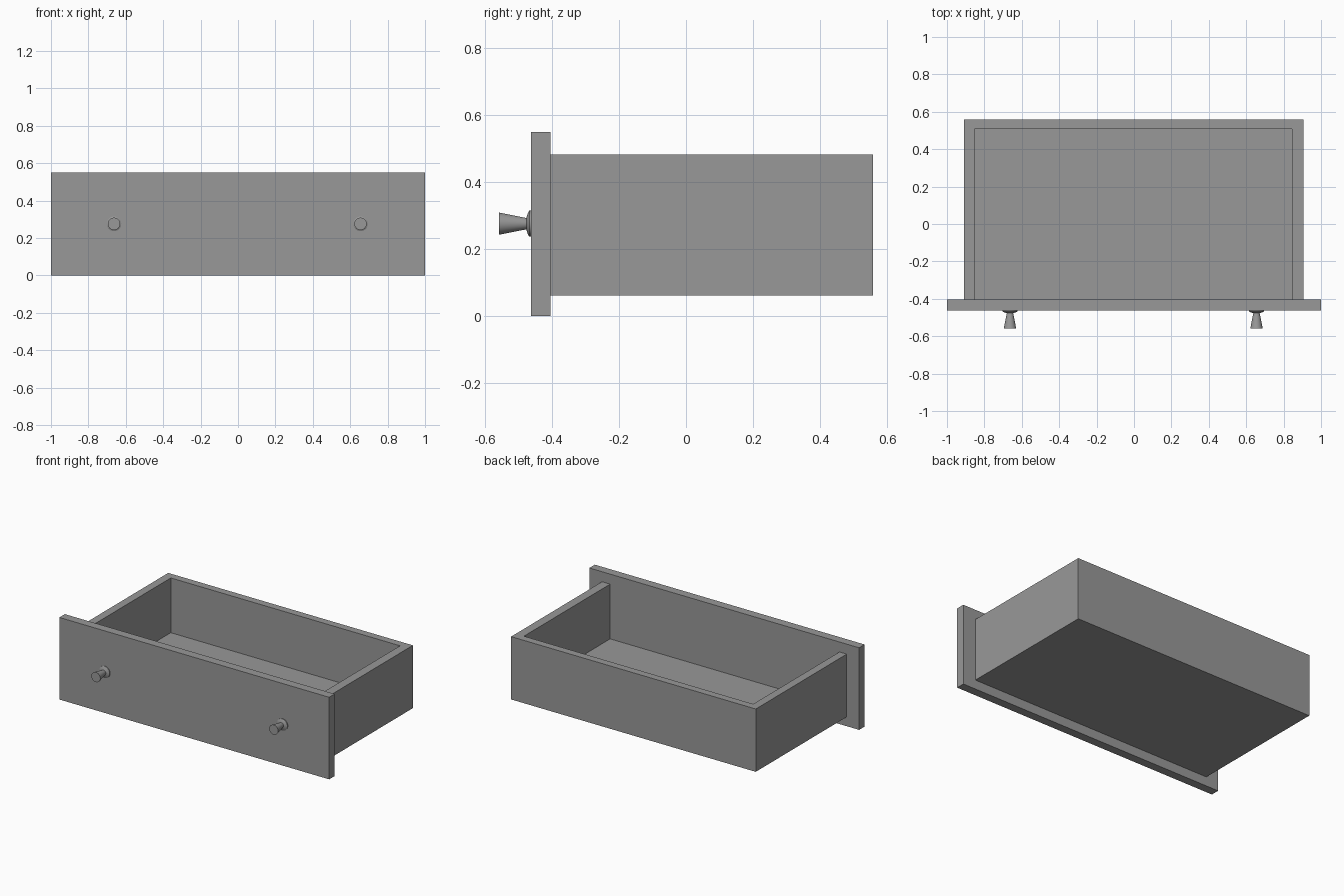
import bpy, bmesh, math
from mathutils import Matrix, Vector

if "Cube" in bpy.data.objects:
    bpy.data.objects.remove(bpy.data.objects["Cube"])

# Dark grey finish shared by all parts
grey = bpy.data.materials.new("dark_grey")
grey.diffuse_color = (0.315, 0.315, 0.315, 1)
grey.use_nodes = True
grey.node_tree.nodes["Principled BSDF"].inputs["Base Color"].default_value = grey.diffuse_color


def add_object(name, bm):
    bmesh.ops.recalc_face_normals(bm, faces=bm.faces)
    mesh = bpy.data.meshes.new(name)
    bm.to_mesh(mesh)
    bm.free()
    mesh.materials.append(grey)
    obj = bpy.data.objects.new(name, mesh)
    bpy.context.collection.objects.link(obj)
    return obj


def make_active(obj):
    bpy.ops.object.select_all(action='DESELECT')
    obj.select_set(True)
    bpy.context.view_layer.objects.active = obj


def box(name, low, high):
    low, high = Vector(low), Vector(high)
    bm = bmesh.new()
    bmesh.ops.create_cube(bm, size=1, matrix=Matrix.Translation((low + high) / 2)
                          @ Matrix.Diagonal((*(high - low), 1)))
    return add_object(name, bm)


def knob(name, x, z, profile, sides=32):
    # Turned shape around the y axis; profile is (radius, y)
    bm = bmesh.new()
    rings = []
    for r, y in profile:
        rings.append([bm.verts.new((x + r * math.cos(2 * math.pi * i / sides), y,
                                    z + r * math.sin(2 * math.pi * i / sides)))
                      for i in range(sides)])
    for a, b in zip(rings, rings[1:]):
        for i in range(sides):
            j = (i + 1) % sides
            bm.faces.new((a[i], a[j], b[j], b[i]))
    bm.faces.new(rings[0])
    bm.faces.new(rings[-1])
    make_active(add_object(name, bm))
    bpy.ops.object.shade_smooth_by_angle(angle=math.radians(35))


# Front panel
box("front_panel", (-1, -0.463, 0), (1, -0.405, 0.55))

# Tray, hollowed from above and open towards the front panel
tray = box("drawer_tray", (-0.908, -0.405, 0.062), (0.906, 0.558, 0.483))
hollow = box("tray_hollow_cutter", (-0.854, -0.5, 0.116), (0.846, 0.508, 0.7))
hollow.hide_render = True
cut = tray.modifiers.new("hollow", 'BOOLEAN')
cut.operation = 'DIFFERENCE'
cut.solver = 'EXACT'
cut.object = hollow
make_active(tray)
bpy.ops.object.modifier_apply(modifier=cut.name)
bpy.data.objects.remove(hollow)

# Knobs: base flange, narrow neck, flared grip
knob_profile = [(0.039, -0.463), (0.039, -0.468), (0.032, -0.472),
                (0.017, -0.477), (0.033, -0.558)]
for side, x in (("left", -0.663), ("right", 0.655)):
    knob(f"{side}_knob", x, 0.276, knob_profile)
